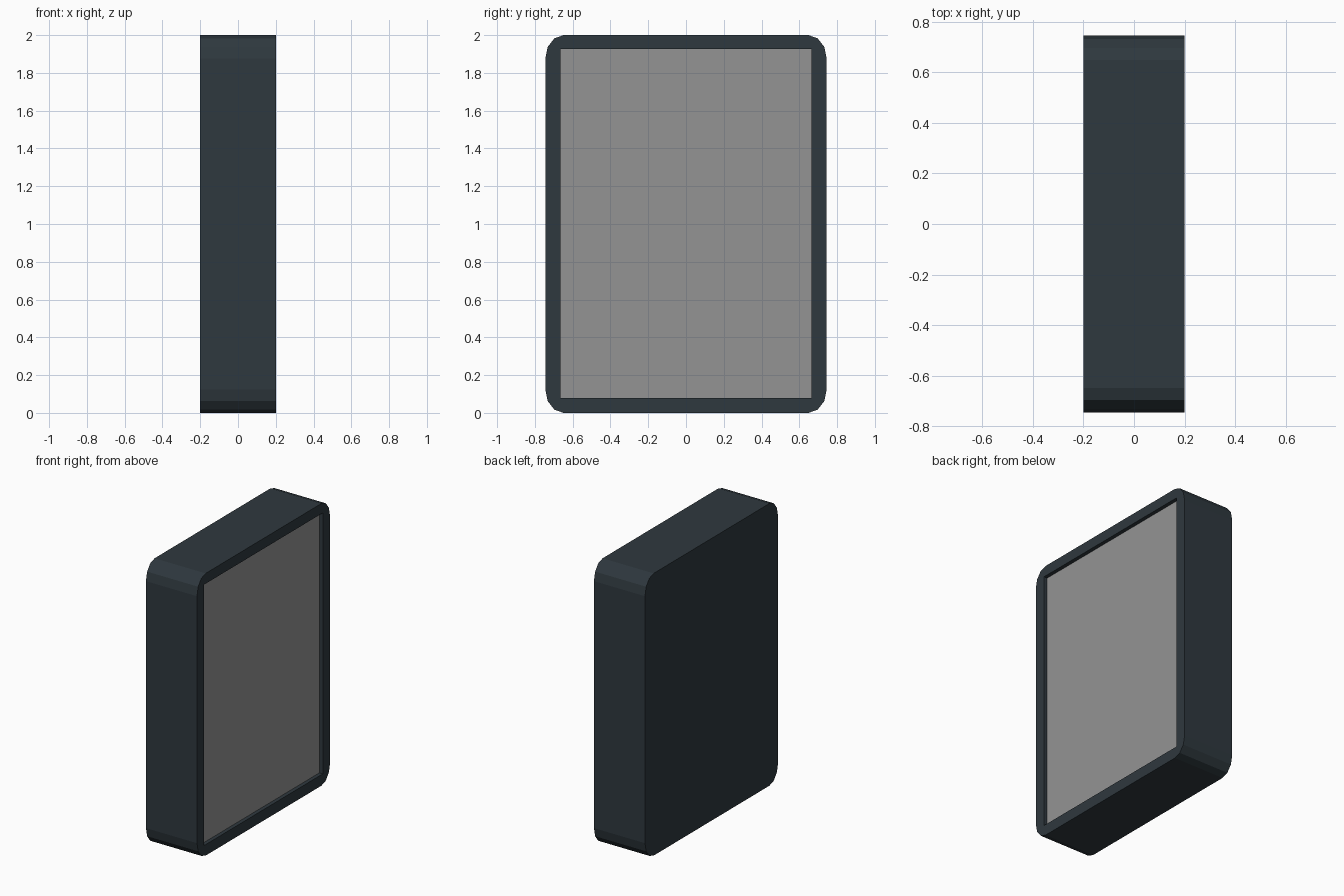
import bpy, bmesh
from math import sin, cos, radians

WIDTH, HEIGHT, DEPTH = 1.49, 2.0, 0.40
RECESS = 0.03
STEPS = 3  # facets per rounded corner

cube = bpy.data.objects.get("Cube")
if cube:
    bpy.data.objects.remove(cube, do_unlink=True)


def material(name, color):
    mat = bpy.data.materials.new(name)
    mat.use_nodes = True
    mat.diffuse_color = color
    mat.node_tree.nodes["Principled BSDF"].inputs["Base Color"].default_value = color
    return mat


def finish(name, bm, mat):
    bmesh.ops.recalc_face_normals(bm, faces=bm.faces)
    mesh = bpy.data.meshes.new(name)
    bm.to_mesh(mesh)
    bm.free()
    mesh.materials.append(mat)
    obj = bpy.data.objects.new(name, mesh)
    bpy.context.collection.objects.link(obj)
    return obj


slate = material("dark slate", (0.028, 0.040, 0.049, 1))
grey = material("screen grey", (0.296, 0.296, 0.296, 1))

# Rounded outline and rectangular opening, corner by corner
ry, rz = 0.097, 0.125
open_y, low_z, high_z = 0.664, 0.078, 1.927
signs = [(1, 1), (-1, 1), (-1, -1), (1, -1)]
outline, opening = [], []
for i, (sy, sz) in enumerate(signs):
    for k in range(STEPS + 1):
        a = radians(90 * (i + k / STEPS))
        outline.append((sy * (WIDTH / 2 - ry) + ry * cos(a),
                        HEIGHT / 2 + sz * (HEIGHT / 2 - rz) + rz * sin(a)))
    opening.append((sy * open_y, high_z if sz > 0 else low_z))

# Case: back, sides, rim and recess walls
bm = bmesh.new()


def loop(points, x):
    return [bm.verts.new((x, y, z)) for y, z in points]


def bridge(a, b):
    for i in range(len(a)):
        j = (i + 1) % len(a)
        bm.faces.new((a[i], a[j], b[j], b[i]))


back = loop(outline, -DEPTH / 2)
front = loop(outline, DEPTH / 2)
mouth = loop(opening, DEPTH / 2)
floor = loop(opening, DEPTH / 2 - RECESS)
bm.faces.new(back)
bridge(back, front)
bridge(mouth, floor)
bm.faces.new(floor)
n = STEPS + 1
for i in range(4):
    corner = front[i * n:(i + 1) * n]
    following = (i + 1) % 4
    bm.faces.new(corner + [mouth[i]])
    bm.faces.new((corner[-1], front[following * n], mouth[following], mouth[i]))
finish("case", bm, slate)

# Screen plate lying in the recess
bm = bmesh.new()
x = DEPTH / 2 - RECESS
plate_back = loop(opening, x - 0.003)
plate_front = loop(opening, x + 0.003)
bridge(plate_back, plate_front)
bm.faces.new(plate_back)
bm.faces.new(plate_front)
finish("screen", bm, grey)
